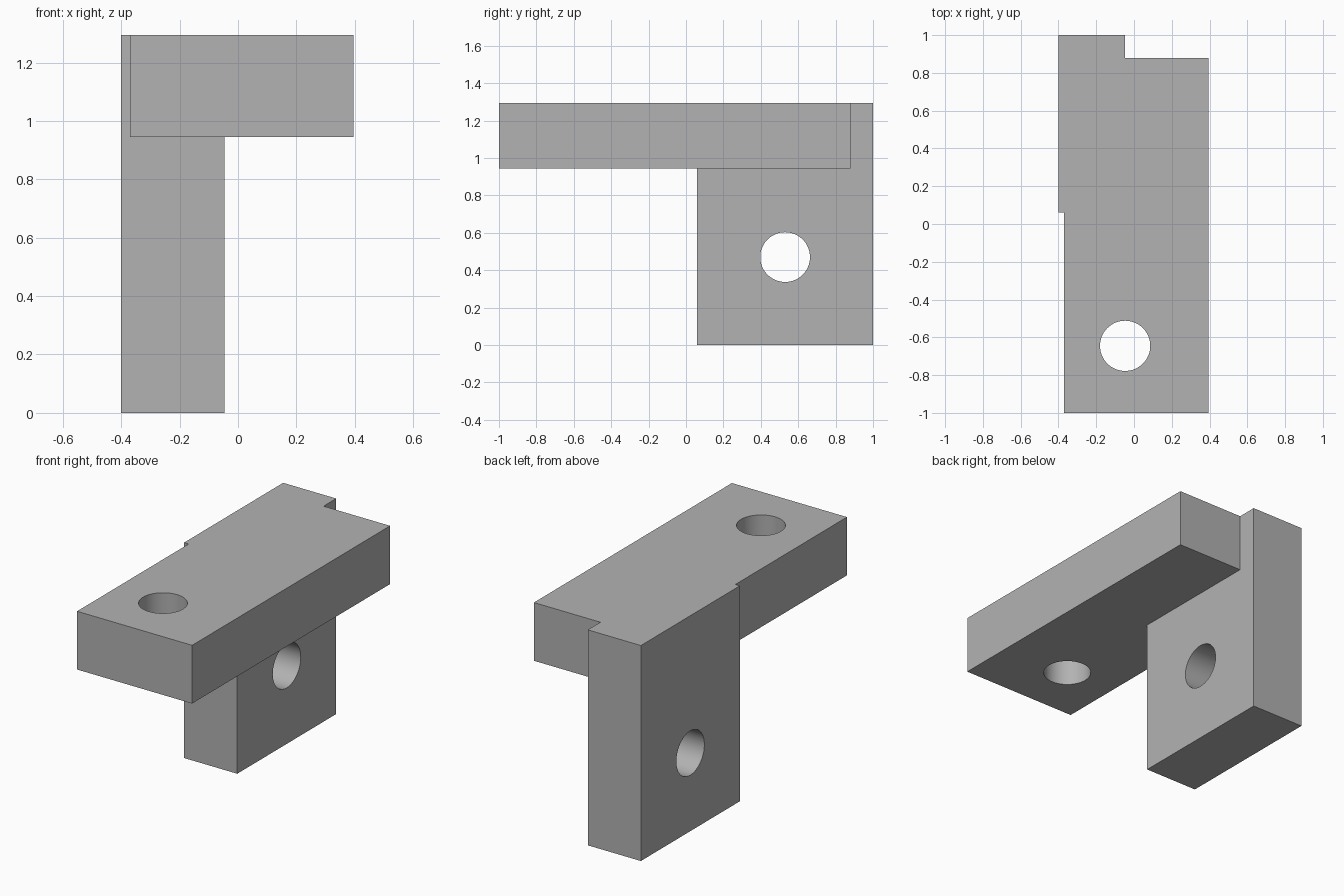
import bpy
import math
from mathutils import Vector

old = bpy.data.objects.get("Cube")
if old:
    bpy.data.objects.remove(old, do_unlink=True)

grey = bpy.data.materials.new("plain_grey")
grey.use_nodes = True
COLOUR = (0.448, 0.448, 0.448, 1)
grey.diffuse_color = COLOUR
grey.node_tree.nodes["Principled BSDF"].inputs["Base Color"].default_value = COLOUR


def box(name, low, high):
    low, high = Vector(low), Vector(high)
    bpy.ops.mesh.primitive_cube_add(size=1, location=(low + high) / 2)
    obj = bpy.context.object
    obj.name = name
    obj.scale = high - low
    bpy.ops.object.transform_apply(location=True, rotation=True, scale=True)
    obj.data.materials.append(grey)
    return obj


def hole_cutter(name, centre, rotation=(0, 0, 0)):
    bpy.ops.mesh.primitive_cylinder_add(vertices=64, radius=0.133, depth=0.8,
                                        location=centre, rotation=rotation)
    obj = bpy.context.object
    obj.name = name
    obj.data.materials.append(grey)
    return obj


def combine(target, tool, operation):
    mod = target.modifiers.new(tool.name, 'BOOLEAN')
    mod.operation = operation
    mod.solver = 'EXACT'
    mod.object = tool
    bpy.ops.object.select_all(action='DESELECT')
    target.select_set(True)
    bpy.context.view_layer.objects.active = target
    bpy.ops.object.modifier_apply(modifier=mod.name)
    bpy.data.objects.remove(tool, do_unlink=True)


TOP = 1.295

# Horizontal plate and upright plate, merged into one bracket
bracket = box("bracket", (-0.37, -1, 0.945), (0.395, 0.88, TOP))
upright = box("upright_plate", (-0.4, 0.06, 0), (-0.047, 1, TOP))
combine(bracket, upright, 'UNION')

# Bolt holes: one down through the arm, one sideways through the upright
combine(bracket, hole_cutter("arm_hole", (-0.047, -0.645, 1.12)), 'DIFFERENCE')
combine(bracket, hole_cutter("upright_hole", (-0.22, 0.53, 0.47),
                             (0, math.pi / 2, 0)), 'DIFFERENCE')

# Smooth hole walls with crisp edges
bpy.ops.object.shade_smooth_by_angle(angle=math.radians(30))
